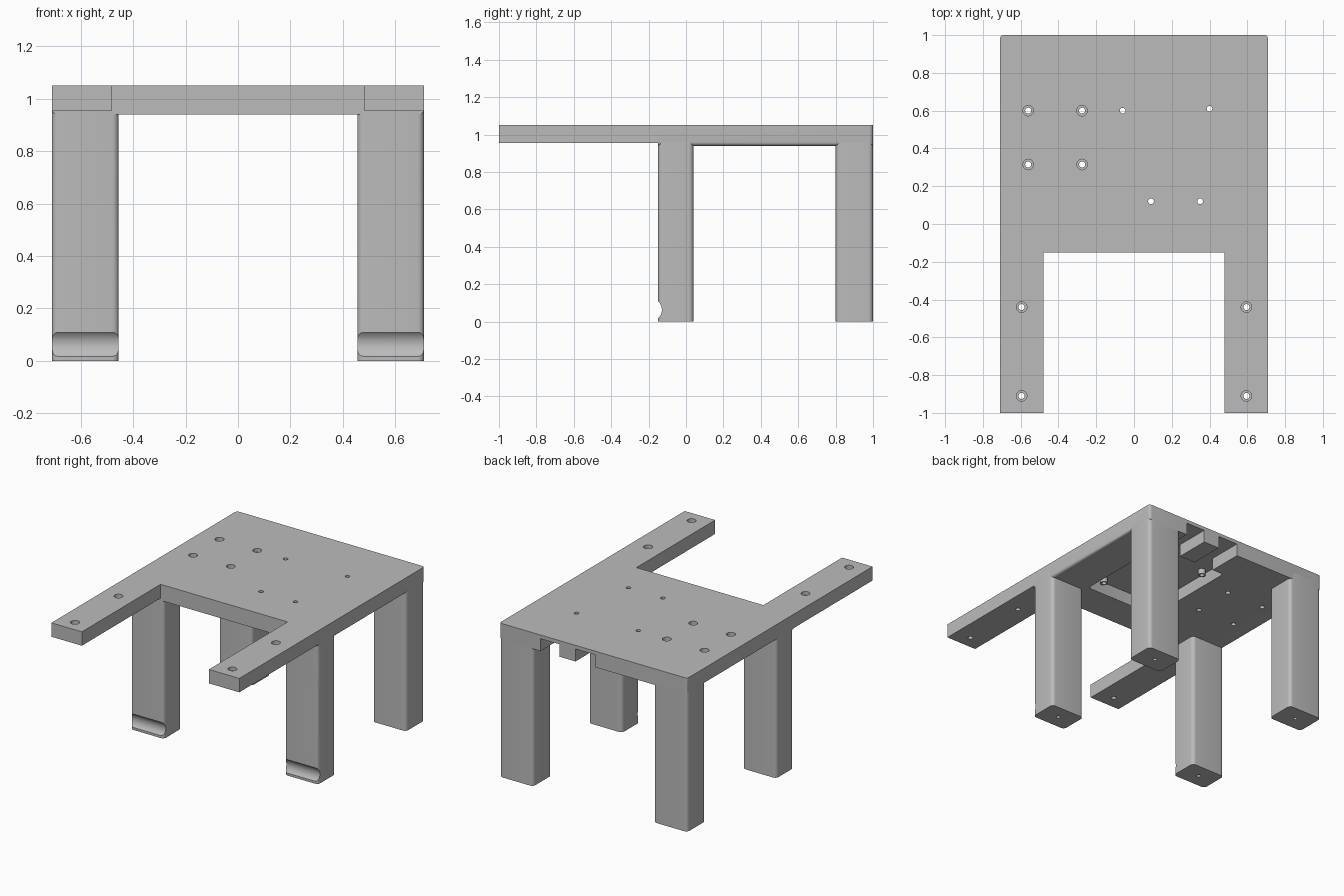
import bpy, bmesh
from mathutils import Matrix, Vector

old = bpy.data.objects.get("Cube")
if old:
    bpy.data.objects.remove(old, do_unlink=True)

GREY = (0.5, 0.5, 0.5, 1)
mat = bpy.data.materials.new("plain grey")
mat.use_nodes = True
mat.diffuse_color = GREY
mat.node_tree.nodes["Principled BSDF"].inputs["Base Color"].default_value = GREY

TOP, UNDER, ARM_UNDER, CEILING = 1.05, 0.94, 0.955, 1.025


def make(name, bm):
    mesh = bpy.data.meshes.new(name)
    bm.to_mesh(mesh)
    bm.free()
    obj = bpy.data.objects.new(name, mesh)
    bpy.context.collection.objects.link(obj)
    return obj


def box(name, lo, hi, rule=None, radius=0.025):
    """Box between two corners; edges matching the rule are rounded."""
    lo, hi = Vector(lo), Vector(hi)
    bm = bmesh.new()
    bmesh.ops.create_cube(bm, size=1)
    bmesh.ops.scale(bm, vec=hi - lo, verts=bm.verts)
    bmesh.ops.translate(bm, vec=(lo + hi) / 2, verts=bm.verts)
    if rule:
        edges = [e for e in bm.edges
                 if rule((e.verts[0].co + e.verts[1].co) / 2,
                         (e.verts[1].co - e.verts[0].co).normalized())]
        bmesh.ops.bevel(bm, geom=edges, offset=radius, segments=6,
                        profile=0.5, affect='EDGES')
    return make(name, bm)


def cone(name, centre, r_low, r_high, height, along_x=False, sides=32):
    bm = bmesh.new()
    bmesh.ops.create_cone(bm, cap_ends=True, segments=sides,
                          radius1=r_low, radius2=r_high, depth=height)
    if along_x:
        bmesh.ops.rotate(bm, matrix=Matrix.Rotation(1.5707963, 3, 'Y'), verts=bm.verts)
    bmesh.ops.translate(bm, vec=centre, verts=bm.verts)
    return make(name, bm)


def upright(mid, direction):
    return abs(direction.z) > 0.9


def screw_hole(x, y):
    """Through hole with a wider seat at the top."""
    return [cone("cutter", (x, y, 1.0), 0.016, 0.016, 0.3),
            cone("cutter", (x, y, TOP), 0.028, 0.028, 0.05)]


def finish(obj, cutters=()):
    """Cut the part, bake the result and discard the cutters."""
    for c in cutters:
        c.hide_render = True
        m = obj.modifiers.new("cut", 'BOOLEAN')
        m.operation, m.solver, m.object = 'DIFFERENCE', 'EXACT', c
    bpy.context.view_layer.update()
    graph = bpy.context.evaluated_depsgraph_get()
    mesh = bpy.data.meshes.new_from_object(obj.evaluated_get(graph))
    obj.modifiers.clear()
    obj.data = mesh
    for c in cutters:
        bpy.data.objects.remove(c, do_unlink=True)
    mesh.materials.clear()
    mesh.materials.append(mat)
    bpy.ops.object.select_all(action='DESELECT')
    obj.select_set(True)
    bpy.context.view_layer.objects.active = obj
    bpy.ops.object.shade_smooth_by_angle(angle=0.55)


# Table plate: rounded rear corners and rounded lower side edges
def plate_rule(mid, d):
    return (upright(mid, d) and mid.y > 0.5) or (abs(d.y) > 0.9 and mid.z < 1)


plate = box("table_plate", (-0.71, -0.15, UNDER), (0.71, 1, TOP), plate_rule, 0.02)

# Circuit board recess below, with two connector slots out to the rear
cuts = [box("cutter", (-0.1, 0.08, 0.8), (0.445, 0.76, CEILING), upright, 0.02)]
for x0, x1 in ((0.256, 0.4), (-0.015, 0.135)):
    cuts.append(box("cutter", (x0, 0.7, 0.8), (x1, 1.1, CEILING)))

# Screw holes and board mounting holes
for x in (-0.56, -0.275):
    for y in (0.6, 0.315):
        cuts += screw_hole(x, y)
BOARD_HOLES = ((-0.06, 0.6), (0.4, 0.61), (0.09, 0.12), (0.35, 0.12))
for x, y in BOARD_HOLES:
    cuts.append(cone("cutter", (x, y, 1), 0.015, 0.015, 0.3))
finish(plate, cuts)

# Short hollow posts that hold the board
for x, y in BOARD_HOLES:
    post = cone("board_post", (x, y, 1.01), 0.024, 0.024, 0.04)
    finish(post, [cone("cutter", (x, y, 1), 0.015, 0.015, 0.3)])

# Arms and legs on both sides
for side, s in (("left", 1), ("right", -1)):
    xs = sorted((s * 0.48, s * 0.71))
    arm = box(side + "_arm", (xs[0], -1, ARM_UNDER), (xs[1], -0.15, TOP))
    finish(arm, screw_hole(s * 0.595, -0.44) + screw_hole(s * 0.595, -0.91))

    xs = sorted((s * 0.455, s * 0.71))
    for end, y0, y1 in (("front", -0.15, 0.04), ("rear", 0.8, 1)):
        leg = box(end + "_" + side + "_leg", (xs[0], y0, 0), (xs[1], y1, 0.99),
                  upright, 0.025)
        cuts = [cone("cutter", (s * 0.582, (y0 + y1) / 2, 0), 0.013, 0.013, 0.2)]
        if end == "front":
            # Rounded groove across the foot
            cuts.append(cone("cutter", (s * 0.58, -0.19, 0.063), 0.061, 0.061,
                             0.6, along_x=True, sides=64))
        finish(leg, cuts)
